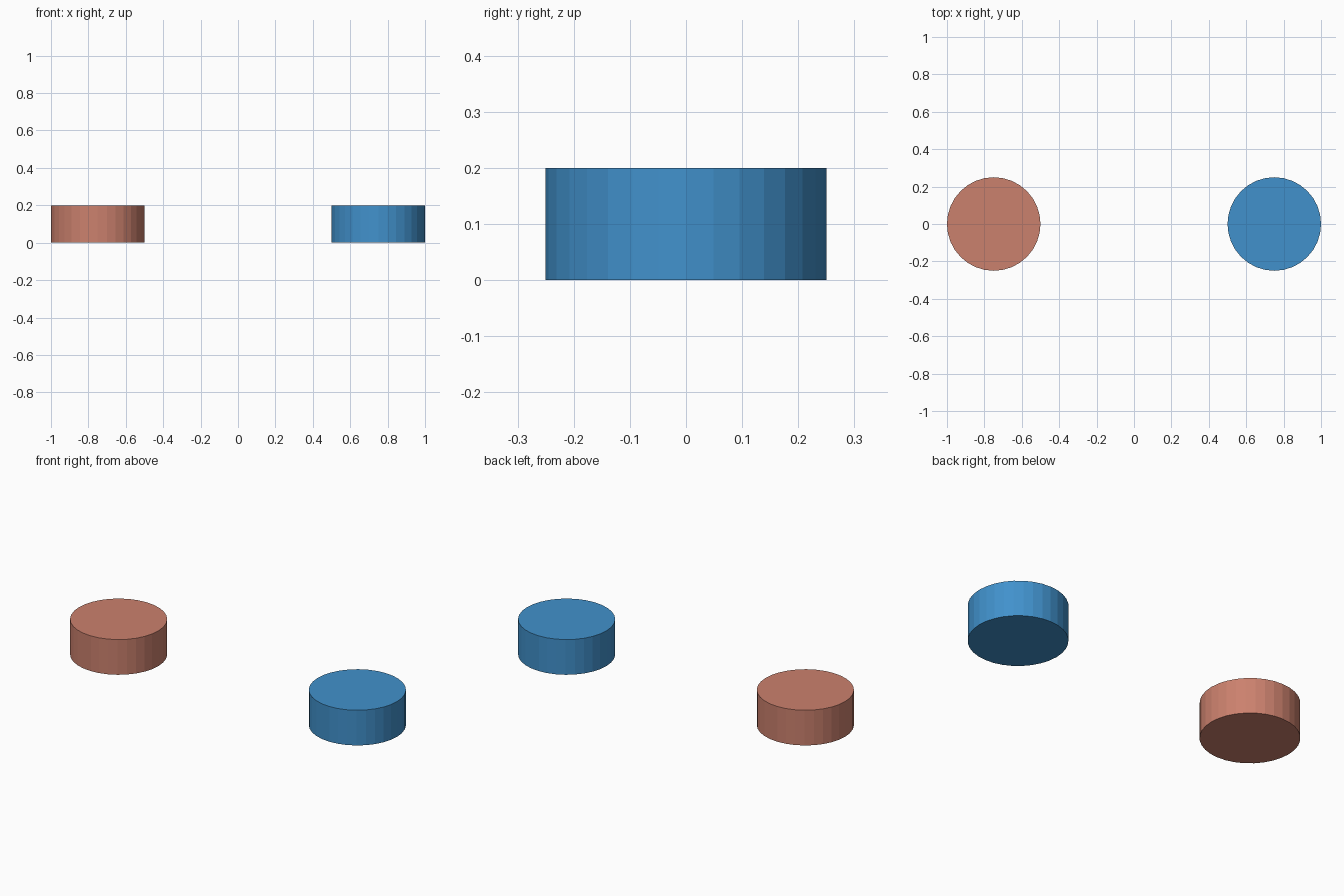
import bpy

if "Cube" in bpy.data.objects:
    bpy.data.objects.remove(bpy.data.objects["Cube"])

RADIUS, HEIGHT, SIDES = 0.25, 0.2, 32


def disc(name, x, color):
    # Flat-shaded short cylinder standing on the ground
    bpy.ops.mesh.primitive_cylinder_add(
        vertices=SIDES, radius=RADIUS, depth=HEIGHT, location=(x, 0, HEIGHT / 2))
    obj = bpy.context.object
    obj.name = name
    mat = bpy.data.materials.new(name + "_color")
    mat.diffuse_color = color
    mat.use_nodes = True
    mat.node_tree.nodes["Principled BSDF"].inputs["Base Color"].default_value = mat.diffuse_color
    obj.data.materials.append(mat)
    return obj


# Two matching discs, left and right
disc("left_disc", -0.75, (0.60, 0.22, 0.155, 1))
disc("right_disc", 0.75, (0.053, 0.285, 0.604, 1))
